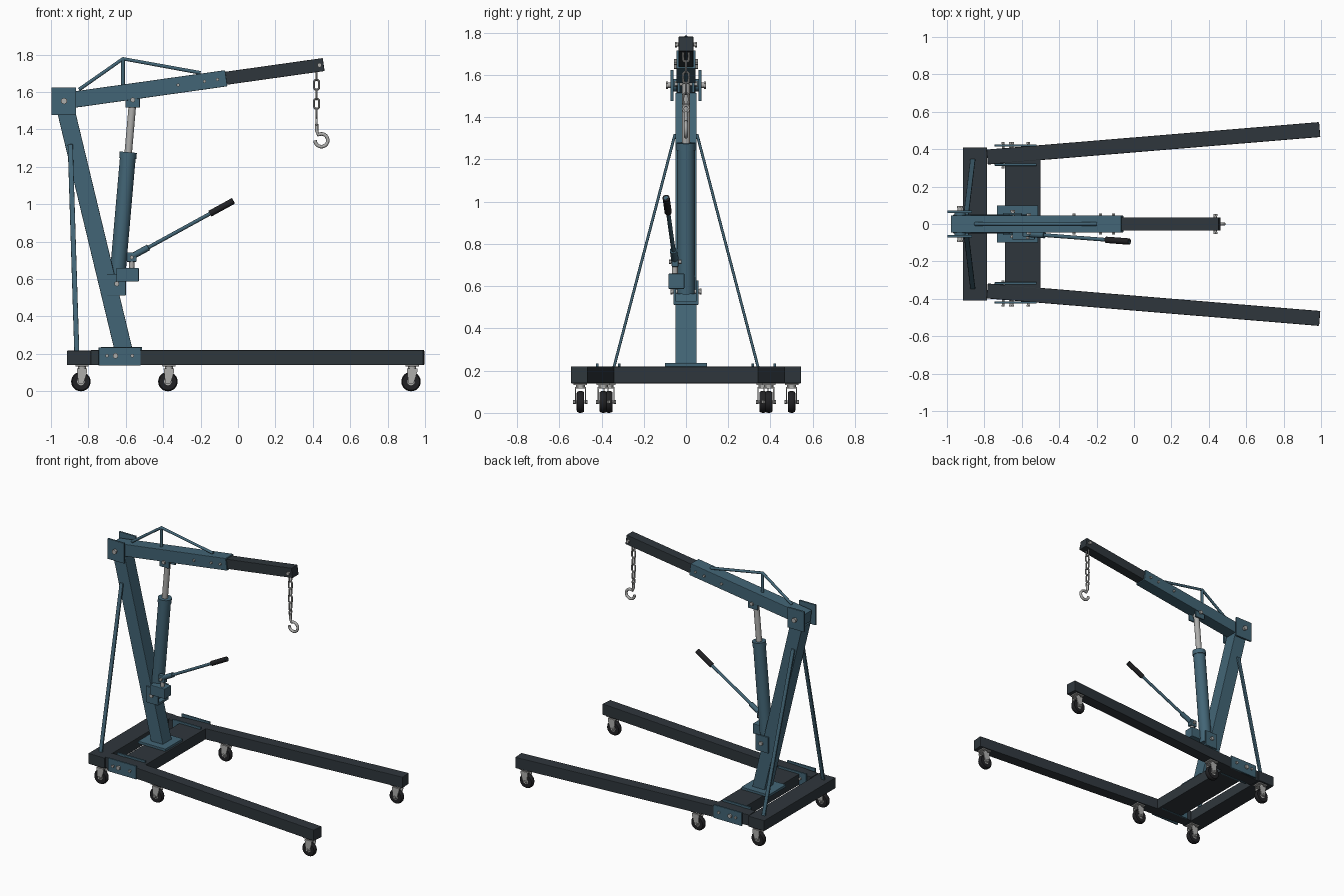
import bpy, bmesh, math
from mathutils import Vector, Matrix

if "Cube" in bpy.data.objects:
    bpy.data.objects.remove(bpy.data.objects["Cube"])


def mat(name, c):
    m = bpy.data.materials.new(name)
    m.diffuse_color = (*c, 1)
    m.use_nodes = True
    m.node_tree.nodes["Principled BSDF"].inputs["Base Color"].default_value = m.diffuse_color
    return m


BLUE = mat("blue_paint", (0.055, 0.13, 0.18))
DARK = mat("dark_paint", (0.028, 0.037, 0.045))
RUBBER = mat("black_rubber", (0.015, 0.015, 0.017))
STEEL = mat("steel", (0.42, 0.42, 0.41))


def finish(name, bm, m, smooth=False, bevel=0):
    me = bpy.data.meshes.new(name)
    bmesh.ops.recalc_face_normals(bm, faces=bm.faces)
    bm.to_mesh(me)
    bm.free()
    ob = bpy.data.objects.new(name, me)
    bpy.context.collection.objects.link(ob)
    me.materials.append(m)
    if bevel:
        b = ob.modifiers.new("edge", 'BEVEL')
        b.width, b.segments = bevel, 2
    if smooth:
        bpy.ops.object.select_all(action='DESELECT')
        ob.select_set(True)
        bpy.context.view_layer.objects.active = ob
        bpy.ops.object.shade_smooth_by_angle(angle=math.radians(35))
    return ob


def box(name, lo, hi, m, bevel=0.002):
    """Axis-aligned box between two corners."""
    lo, hi = Vector(lo), Vector(hi)
    bm = bmesh.new()
    bmesh.ops.create_cube(bm, size=1, matrix=Matrix.Translation((lo + hi) / 2) @ Matrix.Diagonal((*(hi - lo), 1)))
    return finish(name, bm, m, bevel=bevel)


def bar(name, p, q, w, h, m, bevel=0.003):
    """Rectangular tube from p to q, w across y and h in the other direction."""
    p, q = Vector(p), Vector(q)
    d = (q - p).normalized()
    s = Vector((0, 1, 0))
    s = (s - d * s.dot(d)).normalized()
    rot = Matrix((s.cross(d), s, d)).transposed().to_4x4()
    bm = bmesh.new()
    bmesh.ops.create_cube(bm, size=1, matrix=Matrix.Translation((p + q) / 2) @ rot
                          @ Matrix.Diagonal((h, w, (q - p).length, 1)))
    return finish(name, bm, m, bevel=bevel)


def rod(name, p, q, r, m, seg=24):
    p, q = Vector(p), Vector(q)
    d = q - p
    bm = bmesh.new()
    bmesh.ops.create_cone(bm, cap_ends=True, segments=seg, radius1=r, radius2=r, depth=d.length,
                          matrix=Matrix.Translation((p + q) / 2) @ d.to_track_quat('Z', 'Y').to_matrix().to_4x4())
    return finish(name, bm, m, smooth=seg > 8)


def bolt(name, x, z, y0, y1, r=0.012):
    """Pin across y with a hexagonal head at each end."""
    rod(name, (x, y0, z), (x, y1, z), r * 0.7, STEEL, 12)
    rod(name + "_head_a", (x, y0, z), (x, y0 + 0.01, z), r, STEEL, 6)
    rod(name + "_head_b", (x, y1 - 0.01, z), (x, y1, z), r, STEEL, 6)


def tube(name, pts, r, m):
    cu = bpy.data.curves.new(name, 'CURVE')
    cu.dimensions = '3D'
    cu.bevel_depth, cu.bevel_resolution, cu.use_fill_caps = r, 3, True
    sp = cu.splines.new('POLY')
    sp.points.add(len(pts) - 1)
    for a, b in zip(sp.points, pts):
        a.co = (*b, 1)
    ob = bpy.data.objects.new(name, cu)
    bpy.context.collection.objects.link(ob)
    cu.materials.append(m)
    bpy.ops.object.select_all(action='DESELECT')
    ob.select_set(True)
    bpy.context.view_layer.objects.active = ob
    bpy.ops.object.convert(target='MESH')
    bpy.ops.object.shade_smooth_by_angle(angle=math.radians(50))


def caster(name, x, y):
    # tyre: rounded profile spun about the y axis
    prof = [(0.018, -0.016), (0.034, -0.018), (0.046, -0.017), (0.051, -0.009),
            (0.052, 0), (0.051, 0.009), (0.046, 0.017), (0.034, 0.018), (0.018, 0.016)]
    c = Vector((x, y, 0.052))
    bm = bmesh.new()
    vs = [bm.verts.new(c + Vector((0, b, a))) for a, b in prof]
    es = [bm.edges.new((vs[i], vs[i - 1])) for i in range(len(vs))]
    bmesh.ops.spin(bm, geom=vs + es, cent=c, axis=(0, 1, 0), angle=math.tau, steps=32)
    bmesh.ops.remove_doubles(bm, verts=bm.verts, dist=1e-5)
    finish(name + "_tyre", bm, RUBBER, True)
    rod(name + "_hub", c - Vector((0, 0.017, 0)), c + Vector((0, 0.017, 0)), 0.02, STEEL)
    bolt(name + "_axle", x, 0.052, y - 0.034, y + 0.034, 0.01)
    # fork: tapered cheeks, crown and swivel plate
    for s in (-1, 1):
        bm = bmesh.new()
        f = bm.faces.new([bm.verts.new((x + a, y + s * 0.021, b)) for a, b in
                          ((-0.022, 0.122), (0.034, 0.122), (0.034, 0.105), (0.014, 0.042), (-0.014, 0.042))])
        g = bmesh.ops.extrude_face_region(bm, geom=[f])['geom']
        bmesh.ops.translate(bm, vec=(0, s * 0.005, 0), verts=[v for v in g if isinstance(v, bmesh.types.BMVert)])
        finish(name + "_fork_cheek", bm, STEEL)
    box(name + "_fork_crown", (x - 0.022, y - 0.026, 0.115), (x + 0.034, y + 0.026, 0.123), STEEL)
    rod(name + "_swivel", (x + 0.006, y, 0.122), (x + 0.006, y, 0.133), 0.022, STEEL)
    box(name + "_mount_plate", (x - 0.03, y - 0.032, 0.132), (x + 0.042, y + 0.032, 0.141), STEEL)


# base frame
box("rear_crossbeam", (-0.915, -0.41, 0.14), (-0.785, 0.41, 0.217), DARK, 0.004)
box("front_crossbeam", (-0.69, -0.35, 0.14), (-0.50, 0.35, 0.219), DARK, 0.004)
for s, side in ((-1, "right"), (1, "left")):
    bar(side + "_leg", (-0.785, s * 0.358, 0.18), (0.993, s * 0.505, 0.18), 0.08, 0.08, DARK, 0.004)
    # leg brackets and bolts
    for y, n in ((0.42, "outer"), (0.317, "inner")):
        box(f"{side}_{n}_leg_bracket", (-0.745, s * y - 0.006, 0.138), (-0.52, s * y + 0.006, 0.234), BLUE)
    for x, r in ((-0.70, 0.01), (-0.655, 0.016), (-0.565, 0.01)):
        bolt(side + "_leg_bolt", x, 0.19, s * 0.37 - 0.072, s * 0.37 + 0.068, r)
    # rear brace
    bar(side + "_brace", (-0.862, s * 0.343, 0.21), (-0.897, s * 0.052, 1.32), 0.013, 0.027, BLUE)
    # casters
    caster(side + "_rear_caster", -0.84, s * 0.365)
    caster(side + "_middle_caster", -0.375, s * 0.392)
    caster(side + "_front_caster", 0.925, s * 0.5)

# mast
box("mast_base_plate", (-0.733, -0.1, 0.217), (-0.513, 0.1, 0.236), BLUE)
bar("mast", (-0.613, 0, 0.225), (-0.921, 0, 1.505), 0.1, 0.095, BLUE)
for s in (-1, 1):
    box("mast_head_plate", (-0.998, s * 0.066 - 0.007, 1.477), (-0.865, s * 0.066 + 0.007, 1.624), BLUE)
    rod("mast_head_spacer", (-0.93, s * 0.044, 1.552), (-0.93, s * 0.06, 1.552), 0.03, BLUE)
bolt("boom_pivot", -0.93, 1.552, -0.095, 0.095, 0.018)


def on_boom(x, up=0.0):
    return (x, 0, 1.552 + (x + 0.93) * 0.1405 + up)


# boom
bar("boom_outer", on_boom(-0.974), on_boom(-0.063), 0.09, 0.087, BLUE)
bar("boom_inner", on_boom(-0.35), on_boom(0.458), 0.07, 0.07, DARK)
for x in (-0.32, -0.18, -0.11):
    bolt("boom_bolt", x, on_boom(x)[2], -0.056, 0.056, 0.009)
bolt("chain_pin", 0.435, on_boom(0.435)[2], -0.053, 0.053, 0.013)
# boom truss
peak = (-0.615, 0, 1.778)
tube("boom_truss_rod", [on_boom(-0.85, 0.05), peak, on_boom(-0.2, 0.048)], 0.01, BLUE)
rod("boom_truss_post", (-0.615, 0, 1.62), peak, 0.01, BLUE)

# chain
cx = 0.42
for i in range(5):
    bpy.ops.mesh.primitive_torus_add(major_segments=20, minor_segments=8, major_radius=0.014, minor_radius=0.0055)
    link = bpy.context.object
    link.name = "chain_link"
    link.data.materials.append(STEEL)
    for v in link.data.vertices:
        v.co.x += math.copysign(0.013, v.co.x) if abs(v.co.x) > 1e-5 else 0
    R = Matrix.Rotation(math.pi / 2 * (i % 2), 4, 'Z') @ Matrix.Rotation(math.pi / 2, 4, 'Y')
    link.data.transform(Matrix.Translation((cx, 0, 1.69 - 0.051 * i)) @ R)
    bpy.ops.object.shade_smooth_by_angle()
# hook
tube("hook_eye", [(cx, 0.014 * math.cos(a), 1.44 + 0.016 * math.sin(a))
                  for a in [math.tau * k / 16 for k in range(17)]], 0.0055, STEEL)
arc = [math.radians(120 - 300 * k / 24) for k in range(25)]
tube("hook", [(cx, 0, 1.43), (cx, 0, 1.395)]
     + [(0.446 + 0.034 * math.cos(a), 0, 1.342 + 0.034 * math.sin(a)) for a in arc], 0.0095, STEEL)

# hydraulic ram
foot, head = Vector((-0.648, 0, 0.575)), Vector((-0.562, 0, 1.56))
rod("ram_cylinder", foot.lerp(head, -0.01), foot.lerp(head, 0.71), 0.042, BLUE, 32)
rod("ram_collar", foot.lerp(head, 0.68), foot.lerp(head, 0.714), 0.046, BLUE, 32)
rod("ram_rod", foot.lerp(head, 0.7), head, 0.02, STEEL)
for s in (-1, 1):
    box("ram_foot_plate", (-0.70, s * 0.053 - 0.006, 0.512), (-0.60, s * 0.053 + 0.006, 0.628), BLUE)
    box("ram_head_plate", (-0.602, s * 0.034 - 0.006, 1.517), (-0.525, s * 0.034 + 0.006, 1.585), BLUE)
box("ram_foot_shelf", (-0.69, -0.05, 0.512), (-0.60, 0.05, 0.528), BLUE)
bolt("ram_foot_pin", -0.648, 0.575, -0.074, 0.074, 0.015)
bolt("ram_head_pin", -0.562, 1.558, -0.055, 0.055, 0.014)

# pump and handle
box("pump_block", (-0.65, -0.083, 0.587), (-0.53, -0.008, 0.66), BLUE, 0.004)
rod("pump_piston", (-0.568, -0.053, 0.65), (-0.568, -0.053, 0.72), 0.014, STEEL)
box("handle_socket", (-0.595, -0.068, 0.692), (-0.542, -0.036, 0.742), BLUE, 0.004)
bolt("handle_pin", -0.568, 0.716, -0.08, -0.022, 0.011)
a, b = Vector((-0.565, -0.053, 0.722)), Vector((-0.025, -0.094, 1.018))
rod("handle_sleeve", a, a.lerp(b, 0.16), 0.017, BLUE)
rod("handle_lever", a, b, 0.01, BLUE)
rod("handle_grip", a.lerp(b, 0.77), b, 0.017, RUBBER)
